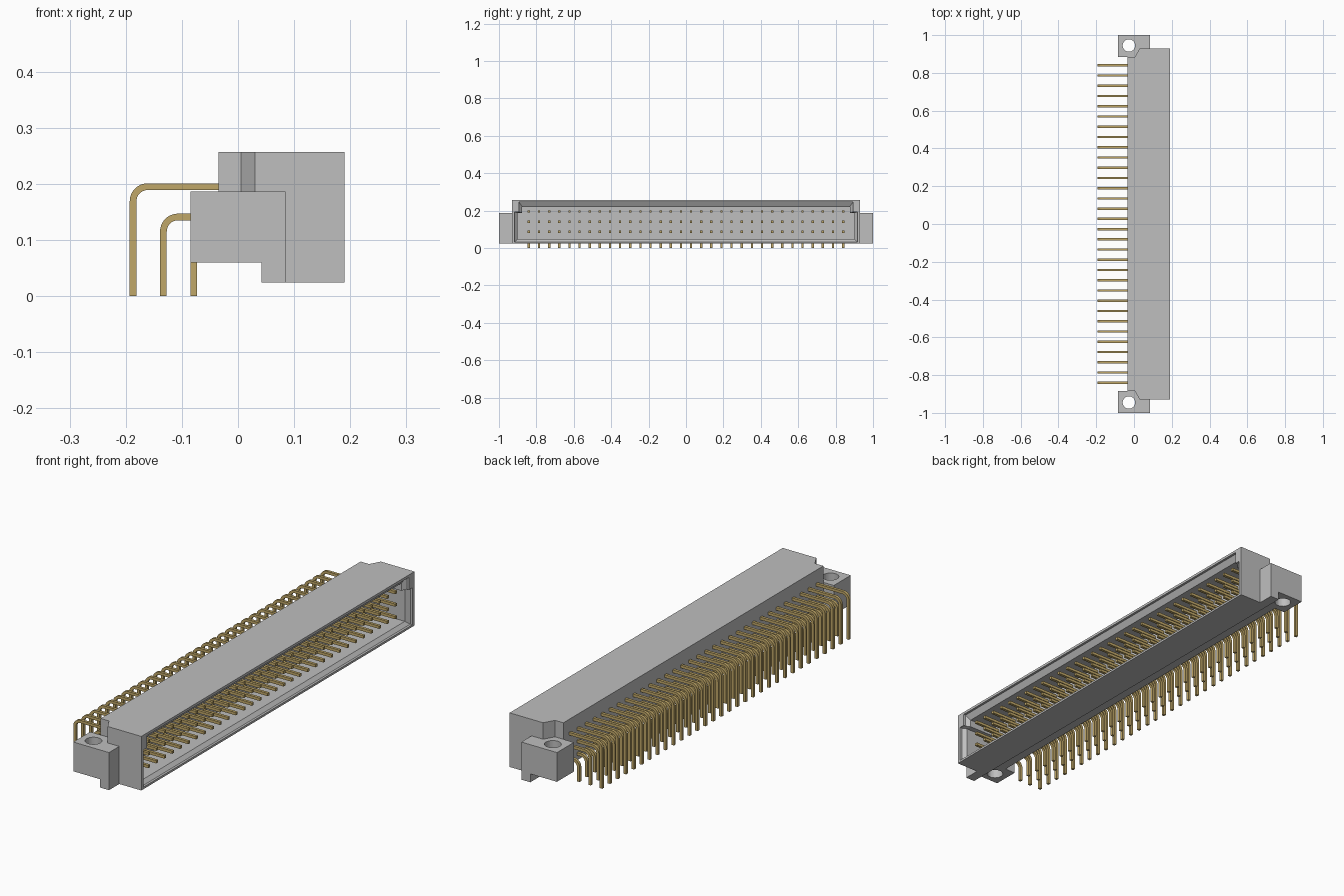
import bpy, bmesh, math
from mathutils import Vector

cube = bpy.data.objects.get("Cube")
if cube:
    bpy.data.objects.remove(cube, do_unlink=True)


def material(name, rgb):
    m = bpy.data.materials.new(name)
    m.use_nodes = True
    m.diffuse_color = (*rgb, 1)
    bsdf = next(n for n in m.node_tree.nodes if n.type == 'BSDF_PRINCIPLED')
    bsdf.inputs["Base Color"].default_value = (*rgb, 1)
    return m


GREY = material("light grey plastic", (0.52, 0.52, 0.52))
GOLD = material("gold metal", (0.53, 0.39, 0.14))


def loft(name, loops, mat):
    """Closed solid through matching loops of 3D points."""
    bm = bmesh.new()
    rings = [[bm.verts.new(p) for p in loop] for loop in loops]
    n = len(rings[0])
    for a, b in zip(rings, rings[1:]):
        for i in range(n):
            j = (i + 1) % n
            bm.faces.new((a[i], a[j], b[j], b[i]))
    bm.faces.new(rings[0][::-1])
    bm.faces.new(rings[-1])
    bmesh.ops.recalc_face_normals(bm, faces=bm.faces)
    me = bpy.data.meshes.new(name)
    bm.to_mesh(me)
    bm.free()
    me.materials.append(mat)
    ob = bpy.data.objects.new(name, me)
    bpy.context.collection.objects.link(ob)
    return ob


def prism_y(name, profile, y0, y1, mat):
    return loft(name, [[(x, y, z) for x, z in profile] for y in (y0, y1)], mat)


def prism_z(name, plan, z0, z1, mat):
    return loft(name, [[(x, y, z) for x, y in plan] for z in (z0, z1)], mat)


def combine(target, other, operation):
    """Apply a boolean and discard the helper."""
    mod = target.modifiers.new("cut", 'BOOLEAN')
    mod.operation, mod.solver, mod.object = operation, 'EXACT', other
    bpy.context.view_layer.objects.active = target
    bpy.ops.object.modifier_apply(modifier=mod.name)
    bpy.data.objects.remove(other, do_unlink=True)


# Housing: chamfered plan, with a step under the rear
half = [(-0.035, 0.885), (0.005, 0.885), (0.03, 0.93), (0.19, 0.93)]
plan = half + [(x, -y) for x, y in reversed(half)]
housing = prism_z("housing", plan, 0.024, 0.257, GREY)
step = [(-0.1, 0.0), (0.042, 0.0), (0.042, 0.06), (-0.1, 0.06)]
combine(housing, prism_y("step_cutter", step, -1.1, 1.1, GREY), 'DIFFERENCE')

# Mounting ears with screw holes
ear = [(-0.085, 0.06), (0.042, 0.06), (0.042, 0.024),
       (0.085, 0.024), (0.085, 0.186), (-0.085, 0.186)]
for s in (-1, 1):
    combine(housing, prism_y("ear", ear, 0.885 * s, 1.0 * s, GREY), 'UNION')
    circle = [(-0.027 + 0.033 * math.cos(a), 0.945 * s + 0.033 * math.sin(a))
              for a in (math.tau * i / 32 for i in range(32))]
    combine(housing, prism_z("hole_cutter", circle, -0.1, 0.4, GREY), 'DIFFERENCE')


# Mating cavity: keyed upper corners and a tapered lead-in
def cavity_loop(x, grow, z_bottom, z_top):
    side = [(0.9 + grow, z_bottom), (0.9 + grow, 0.188 + grow * 0.3),
            (0.876 + grow, 0.188 + grow * 0.3), (0.876 + grow, z_top)]
    pts = side + [(-y, z) for y, z in reversed(side)]
    return [(x, y, z) for y, z in pts]


cavity = loft("cavity_cutter", [cavity_loop(0.21, 0.016, 0.033, 0.246),
                                cavity_loop(0.18, 0.016, 0.033, 0.246),
                                cavity_loop(0.165, 0.0, 0.047, 0.22),
                                cavity_loop(0.045, 0.0, 0.047, 0.22)], GREY)
combine(housing, cavity, 'DIFFERENCE')

# Right-angled square pins, three rows of 32
PITCH, W, R, TIP = 0.0542, 0.012, 0.032, 0.165
for name, x, z in (("upper", -0.187, 0.195), ("middle", -0.133, 0.141), ("lower", -0.079, 0.087)):
    left, top = x - W / 2, z + W / 2
    centre = Vector((left + R, top - R))
    angles = [math.pi - math.pi / 2 * i / 8 for i in range(9)]
    outer = [(centre.x + R * math.cos(a), centre.y + R * math.sin(a)) for a in angles]
    inner = [(centre.x + (R - W) * math.cos(a), centre.y + (R - W) * math.sin(a)) for a in angles]
    profile = ([(left, 0)] + outer + [(TIP, top), (TIP, top - W)]
               + inner[::-1] + [(left + W, 0)])
    y0 = -15.5 * PITCH
    pins = prism_y(name + "_pin_row", profile, y0 - W / 2, y0 + W / 2, GOLD)
    arr = pins.modifiers.new("row", 'ARRAY')
    arr.count = 32
    arr.use_relative_offset = False
    arr.use_constant_offset = True
    arr.constant_offset_displace = (0, PITCH, 0)
